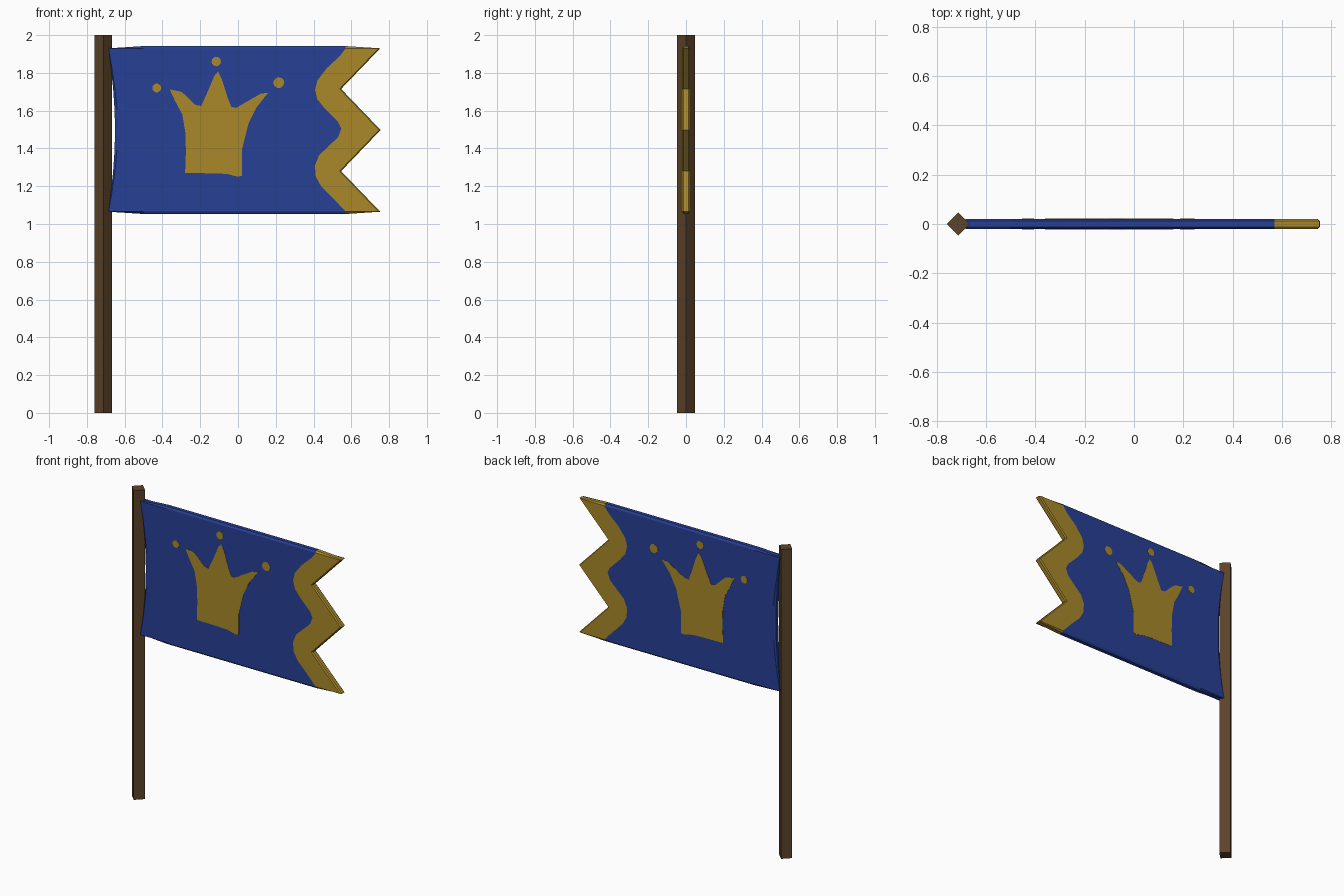
import bpy, bmesh, math

if "Cube" in bpy.data.objects:
    bpy.data.objects.remove(bpy.data.objects["Cube"])


def material(name, rgb):
    m = bpy.data.materials.new(name)
    m.diffuse_color = (*rgb, 1)
    m.use_nodes = True
    m.node_tree.nodes["Principled BSDF"].inputs["Base Color"].default_value = m.diffuse_color
    return m


BLUE = material("royal blue cloth", (0.020, 0.050, 0.300))
GOLD = material("old gold", (0.400, 0.250, 0.024))
WOOD = material("dark brown wood", (0.107, 0.056, 0.023))


def finish(bm, name, mats):
    bmesh.ops.remove_doubles(bm, verts=bm.verts, dist=0.0001)
    bmesh.ops.recalc_face_normals(bm, faces=bm.faces)
    mesh = bpy.data.meshes.new(name)
    bm.to_mesh(mesh)
    bm.free()
    for m in mats:
        mesh.materials.append(m)
    ob = bpy.data.objects.new(name, mesh)
    bpy.context.collection.objects.link(ob)
    return ob


def panel(bm, outline, open_edges, index):
    """Cloth slab with a bevelled rim; outline holds (x, z, rim dx, rim dz)."""
    rings = []
    for y, k in ((-0.02, 0), (-0.012, 1), (0.012, 1), (0.02, 0)):
        rings.append([bm.verts.new((x + dx * k, y, z + dz * k))
                      for x, z, dx, dz in outline])
    faces = [bm.faces.new(rings[0]), bm.faces.new(rings[3])]
    n = len(outline)
    for a, b in zip(rings, rings[1:]):
        for i in range(n):
            if i not in open_edges:
                j = (i + 1) % n
                faces.append(bm.faces.new((a[i], a[j], b[j], b[i])))
    for f in faces:
        f.material_index = index


def plate(name, outline, y0, y1):
    """Thin flat emblem plate."""
    bm = bmesh.new()
    a = [bm.verts.new((x, y0, z)) for x, z in outline]
    b = [bm.verts.new((x, y1, z)) for x, z in outline]
    bm.faces.new(a)
    bm.faces.new(b)
    for i in range(len(a)):
        j = (i + 1) % len(a)
        bm.faces.new((a[i], a[j], b[j], b[i]))
    return finish(bm, name, [GOLD])


# Square pole turned on its corner
bm = bmesh.new()
r, px = 0.047, -0.713
corners = [(px + r, 0), (px, r), (px - r, 0), (px, -r)]
low = [bm.verts.new((x, y, 0)) for x, y in corners]
top = [bm.verts.new((x, y, 2)) for x, y in corners]
bm.faces.new(low)
bm.faces.new(top)
for i in range(4):
    j = (i + 1) % 4
    bm.faces.new((low[i], low[j], top[j], top[i]))
finish(bm, "pole", [WOOD])

# Flag cloth: wavy seam between blue field and gold swallow-tail trim
seam = [(0.57, 1.93), (0.54, 1.89), (0.47, 1.825), (0.42, 1.76), (0.408, 1.71),
        (0.42, 1.66), (0.46, 1.61), (0.53, 1.54), (0.547, 1.505), (0.53, 1.46),
        (0.43, 1.365), (0.407, 1.31), (0.412, 1.25), (0.44, 1.2), (0.51, 1.13),
        (0.57, 1.065)]
seam = [(x, z, 0, 0.012 if i == 0 else -0.012 if i == len(seam) - 1 else 0)
        for i, (x, z) in enumerate(seam)]
n = len(seam)

# Hoist edge sags away from the pole in a shallow arc
hoist = []
for i in range(9):
    t = i / 8
    s = math.sin(math.pi * t)
    hoist.append((-0.685 + 0.048 * s, 1.065 + 0.865 * t, -0.014 * s, 0))

bm = bmesh.new()
blue = seam + [(-0.5, 1.065, 0, -0.012)] + hoist + [(-0.5, 1.93, 0, 0.012)]
panel(bm, blue, range(n - 1), 0)
teeth = [(0.745, 1.065), (0.538, 1.28), (0.747, 1.4975), (0.538, 1.715), (0.745, 1.93)]
gold = seam + [(x, z, 0.008, 0) for x, z in teeth]
panel(bm, gold, range(n - 1), 1)
# Open the slab between the two halves of the rim only where the seam runs
finish(bm, "flag_cloth", [BLUE, GOLD])

# Crown emblem with three floating jewels, on both sides
crown = [(-0.28, 1.27), (-0.12, 1.268), (-0.06, 1.265), (0.0, 1.25), (0.02, 1.255),
         (0.02, 1.39), (0.055, 1.53), (0.1, 1.62), (0.16, 1.695), (0.12, 1.69),
         (0.05, 1.65), (-0.01, 1.615), (-0.035, 1.62), (-0.055, 1.67),
         (-0.085, 1.765), (-0.105, 1.808), (-0.125, 1.785), (-0.165, 1.69),
         (-0.195, 1.625), (-0.225, 1.63), (-0.27, 1.675), (-0.3, 1.7),
         (-0.362, 1.713), (-0.335, 1.655), (-0.295, 1.58), (-0.278, 1.48),
         (-0.276, 1.38)]
jewels = [(-0.43, 1.72, 0.024), (-0.115, 1.86, 0.025), (0.216, 1.748, 0.029)]
for side, sgn in (("front", -1), ("back", 1)):
    y0, y1 = sgn * 0.0195, sgn * 0.0215
    plate("crown_" + side, crown, y0, y1)
    for k, (x, z, rad) in enumerate(jewels):
        ring = [(x + rad * math.cos(a * math.pi / 6), z + rad * math.sin(a * math.pi / 6))
                for a in range(12)]
        plate(f"crown_jewel_{side}_{k + 1}", ring, y0, y1)
